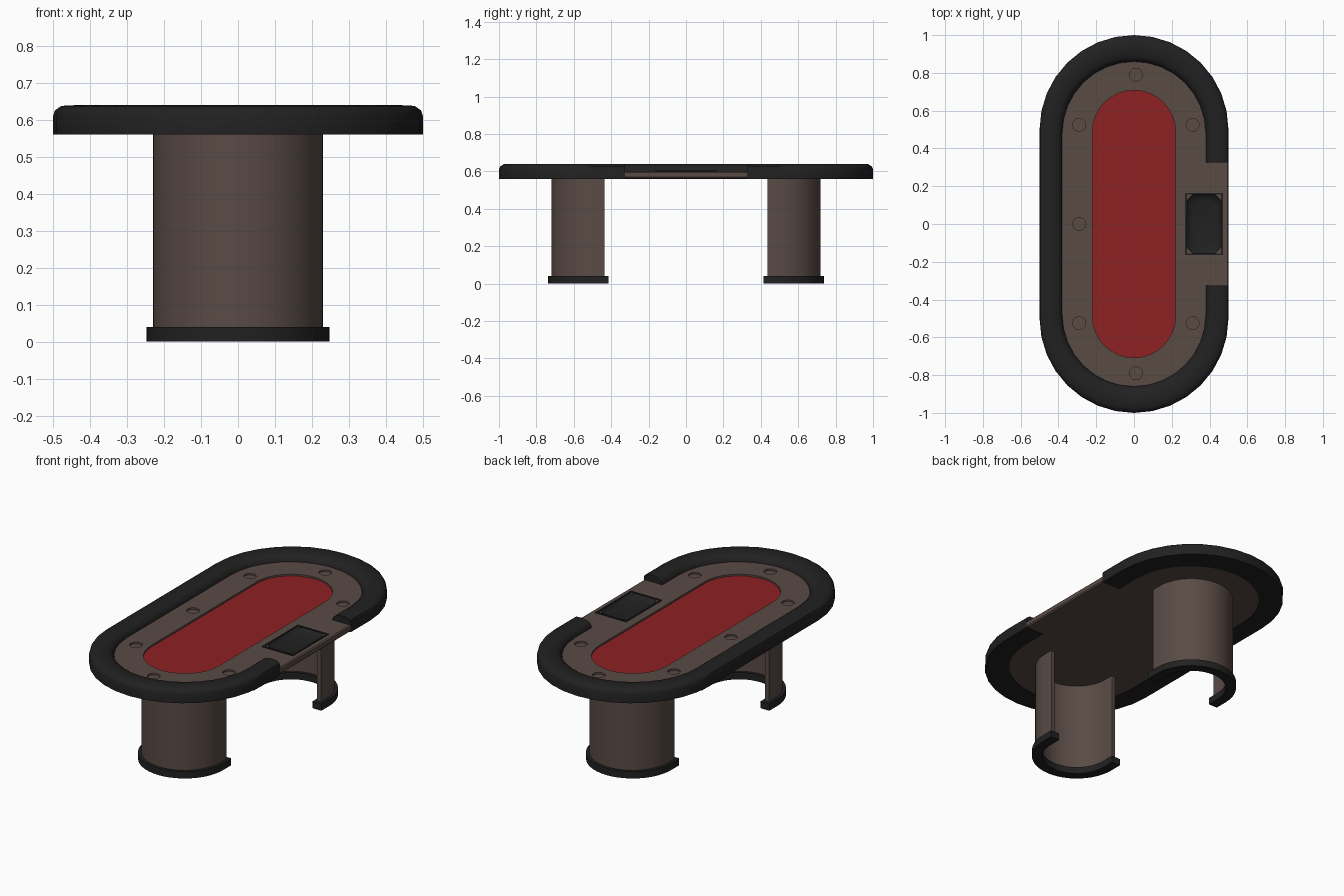
import bpy, bmesh, math

cube = bpy.data.objects.get("Cube")
if cube:
    bpy.data.objects.remove(cube)


def material(name, color):
    m = bpy.data.materials.new(name)
    m.use_nodes = True
    m.diffuse_color = (*color, 1)
    m.node_tree.nodes["Principled BSDF"].inputs["Base Color"].default_value = (*color, 1)
    return m


BROWN = material("brown wood", (0.10, 0.07, 0.06))
BLACK = material("black leather", (0.015, 0.015, 0.015))
RED = material("red felt", (0.27, 0.015, 0.017))


def arc(r, cy, start, steps=16):
    """Half circle around (0, cy), counter-clockwise from the start angle."""
    return [(r * math.cos(start + math.pi * i / steps),
             cy + r * math.sin(start + math.pi * i / steps)) for i in range(steps + 1)]


def stadium(r, half):
    return arc(r, half, 0) + arc(r, -half, math.pi)


def open_stadium(r, half, gap):
    """Stadium with an opening of +-gap on the dealer side (+x)."""
    return [(r, gap)] + stadium(r, half) + [(r, -gap)]


def loft(name, loops, mat, wrap_section, closed_path, smooth=True):
    """Join loops of 3D points; wrap_section joins the last loop to the first."""
    bm = bmesh.new()
    rings = [[bm.verts.new(p) for p in loop] for loop in loops]
    n = len(rings[0])
    pairs = list(zip(rings, rings[1:] + rings[:1]))
    for a, b in pairs if wrap_section else pairs[:-1]:
        for i in range(n if closed_path else n - 1):
            j = (i + 1) % n
            bm.faces.new((a[i], a[j], b[j], b[i]))
    if closed_path and not wrap_section:
        bm.faces.new(rings[0])
        bm.faces.new(rings[-1])
    elif not closed_path:
        bm.faces.new([r[0] for r in rings])
        bm.faces.new([r[-1] for r in rings])
    bmesh.ops.recalc_face_normals(bm, faces=bm.faces)
    mesh = bpy.data.meshes.new(name)
    bm.to_mesh(mesh)
    bm.free()
    obj = bpy.data.objects.new(name, mesh)
    bpy.context.collection.objects.link(obj)
    mesh.materials.append(mat)
    activate(obj)
    if smooth:
        bpy.ops.object.shade_smooth_by_angle(angle=math.radians(35))
    return obj


def activate(obj):
    bpy.ops.object.select_all(action="DESELECT")
    obj.select_set(True)
    bpy.context.view_layer.objects.active = obj


def at(points, z):
    return [(x, y, z) for x, y in points]


def prism(name, points, z0, z1, mat):
    return loft(name, [at(points, z0), at(points, z1)], mat, False, True)


def cut(target, points, z0):
    """Sink a recess with the given outline down to z0."""
    cutter = prism("cutter", points, z0, 0.7, BROWN)
    cutter.hide_render = True
    mod = target.modifiers.new("recess", "BOOLEAN")
    mod.operation, mod.solver, mod.object = "DIFFERENCE", "EXACT", cutter
    activate(target)
    bpy.ops.object.modifier_apply(modifier=mod.name)
    bpy.data.objects.remove(cutter)


def octagon(cx, hx, hy, c):
    q = [(hx, hy - c), (hx - c, hy)]
    quarter = q + [(-x, y) for x, y in reversed(q)]
    return [(cx + x, y) for x, y in quarter + [(-x, -y) for x, y in quarter]]


def rectangle(cx, hx, hy):
    return [(cx + hx, -hy), (cx + hx, hy), (cx - hx, hy), (cx - hx, -hy)]


# Padded rail: cross-section of (radius, straight half length, height)
GAP = 0.325
rail_section = [(0.5, 0.5, 0.56), (0.5, 0.5, 0.612), (0.495, 0.499, 0.626),
                (0.478, 0.497, 0.638), (0.44, 0.49, 0.64), (0.405, 0.484, 0.634),
                (0.387, 0.481, 0.62), (0.38, 0.48, 0.6), (0.38, 0.48, 0.56)]
loft("padded_rail", [at(open_stadium(r, h, GAP), z) for r, h, z in rail_section],
     BLACK, True, False)

# Wooden top with the dealer's tab reaching out through the rail opening
outline = open_stadium(0.4, 0.48, GAP) + [(0.5, -GAP), (0.5, GAP)]
inset = outline[:-2] + [(0.494, -GAP), (0.494, GAP)]
top = loft("table_top", [at(inset, 0.563), at(outline, 0.57),
                         at(outline, 0.594), at(inset, 0.6)], BROWN, False, True, False)

# Recesses for the felt, the cups and the chip tray
felt_outline = stadium(0.22, 0.488)
cut(top, felt_outline, 0.588)
for x, y in [(0.01, 0.79), (0.01, -0.79), (-0.29, 0),
             (-0.29, 0.525), (-0.29, -0.525), (0.31, 0.525), (0.31, -0.525)]:
    circle = [(x + 0.034 * math.cos(a * math.pi / 12),
               y + 0.034 * math.sin(a * math.pi / 12)) for a in range(24)]
    cut(top, circle, 0.59)
TRAY_X = 0.37
tray_outline = octagon(TRAY_X, 0.09, 0.155, 0.03)
cut(top, tray_outline, 0.575)
activate(top)
bpy.ops.object.shade_smooth_by_angle(angle=math.radians(30))

# Playing felt
prism("felt", felt_outline, 0.586, 0.59, RED)

# Chip tray: sunken basin and a thin frame
loft("chip_tray_basin", [at(tray_outline, 0.601),
                         at(octagon(TRAY_X, 0.08, 0.145, 0.03), 0.588),
                         at(octagon(TRAY_X, 0.06, 0.125, 0.03), 0.58)][::-1] +
     [at(tray_outline, 0.602)], BLACK, False, True).data
basin = bpy.data.objects["chip_tray_basin"]
bm = bmesh.new()
bm.from_mesh(basin.data)
lid = max(bm.faces, key=lambda f: f.calc_center_median().z * (len(f.verts) == 8))
bmesh.ops.delete(bm, geom=[lid], context="FACES_ONLY")
for f in bm.faces:
    if f.normal.z < 0:
        f.normal_flip()
bm.to_mesh(basin.data)
bm.free()
outer, inner = rectangle(TRAY_X, 0.1, 0.165), rectangle(TRAY_X, 0.09, 0.155)
loft("chip_tray_frame", [at(outer, 0.596), at(outer, 0.604),
                         at(inner, 0.604), at(inner, 0.596)], BLACK, True, True)


# Pedestals: half-round walls open toward the middle, each on a wider foot
def horseshoe(name, r_out, r_in, end, z0, z1, mat, side):
    def path(r):
        pts = [(r, end)] + arc(r, 0.49, 0, 24) + [(-r, end)]
        return [(x, y * side) for x, y in pts]
    loft(name, [at(path(r_out), z0), at(path(r_out), z1),
                at(path(r_in), z1), at(path(r_in), z0)], mat, True, False)


for label, side in (("front", -1), ("back", 1)):
    horseshoe(label + "_pedestal", 0.23, 0.205, 0.435, 0.03, 0.566, BROWN, side)
    horseshoe(label + "_foot", 0.247, 0.19, 0.415, 0, 0.04, BLACK, side)
